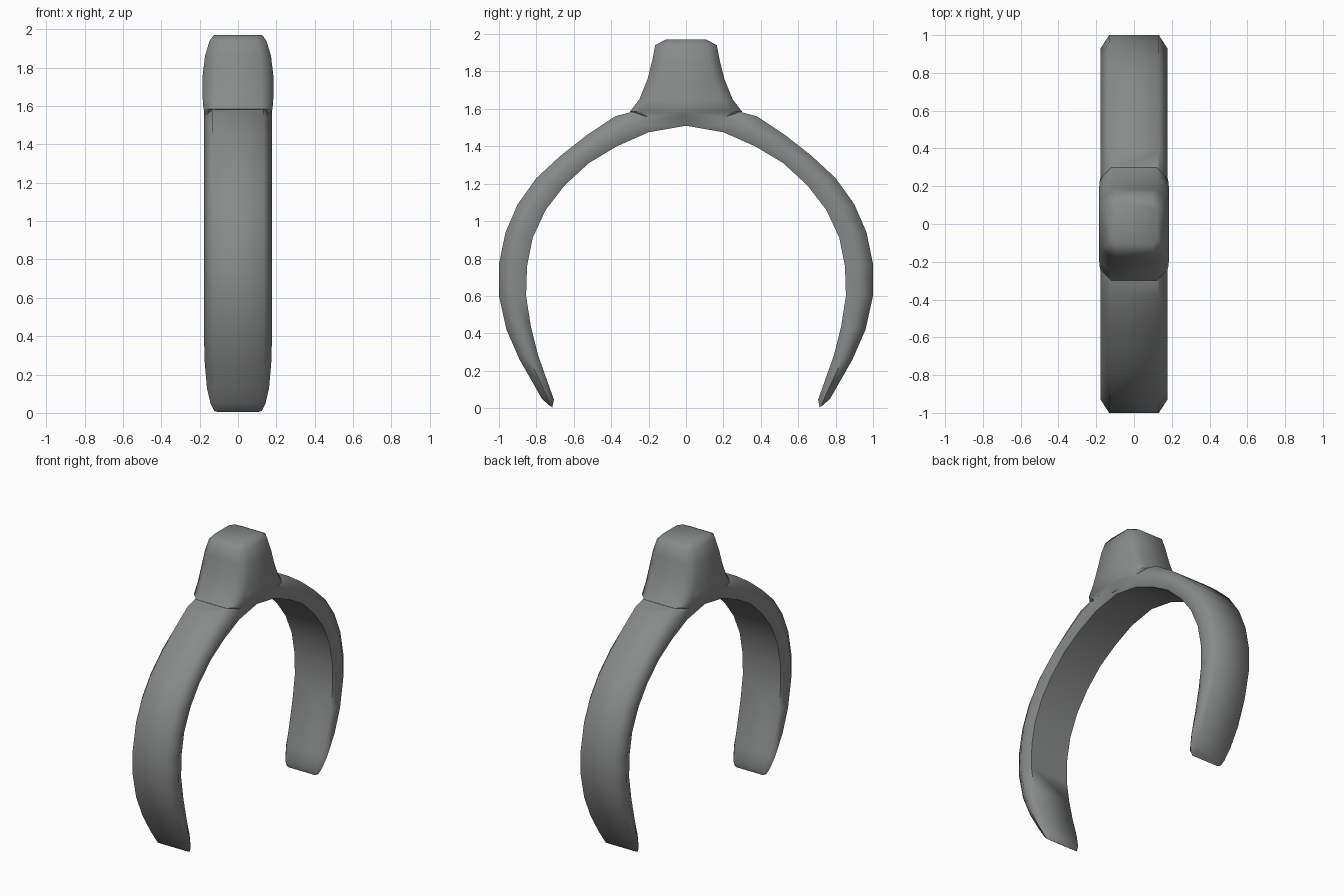
import bpy, bmesh

if "Cube" in bpy.data.objects:
    bpy.data.objects.remove(bpy.data.objects["Cube"])

grey = bpy.data.materials.new("mid grey")
grey.diffuse_color = (0.25, 0.26, 0.255, 1)
grey.use_nodes = True
grey.node_tree.nodes["Principled BSDF"].inputs["Base Color"].default_value = grey.diffuse_color


def loft(name, rings):
    """Skin a list of equal-length closed rings and cap both ends."""
    bm = bmesh.new()
    loops = [[bm.verts.new(p) for p in ring] for ring in rings]
    n = len(loops[0])
    for a, b in zip(loops, loops[1:]):
        for i in range(n):
            j = (i + 1) % n
            bm.faces.new((a[i], a[j], b[j], b[i]))
    bm.faces.new(loops[0])
    bm.faces.new(loops[-1])
    bmesh.ops.recalc_face_normals(bm, faces=bm.faces)
    me = bpy.data.meshes.new(name)
    bm.to_mesh(me)
    bm.free()
    me.materials.append(grey)
    ob = bpy.data.objects.new(name, me)
    bpy.context.collection.objects.link(ob)
    return ob


# Half of the arch: outer y, z, inner y, z, half width
half = [
    (0.735, 0.018, 0.715, 0.004, 0.125), (0.77, 0.05, 0.706, 0.045, 0.143),
    (0.81, 0.12, 0.74, 0.14, 0.162), (0.89, 0.26, 0.79, 0.28, 0.174),
    (0.96, 0.42, 0.83, 0.44, 0.178), (1.0, 0.60, 0.855, 0.60, 0.178),
    (1.0, 0.77, 0.85, 0.76, 0.178), (0.965, 0.94, 0.82, 0.91, 0.178),
    (0.90, 1.09, 0.75, 1.06, 0.178), (0.80, 1.23, 0.65, 1.19, 0.178),
    (0.67, 1.35, 0.52, 1.31, 0.178), (0.53, 1.46, 0.37, 1.40, 0.178),
    (0.38, 1.56, 0.20, 1.475, 0.178),
]
crown = [(0.0, 1.66, 0.0, 1.51, 0.178)]
path = half + crown + [(-a, b, -c, d, w) for a, b, c, d, w in reversed(half)]


def band_ring(oy, oz, iy, iz, w):
    my, mz = (oy + iy) / 2, (oz + iz) / 2
    o, i = w * 0.74, w * 0.84
    return [(-o, oy, oz), (o, oy, oz), (w, my, mz),
            (i, iy, iz), (-i, iy, iz), (-w, my, mz)]


arch = loft("arch_band", [band_ring(*p) for p in path])


# Square head with clipped corners, flaring into the arch
def head_ring(z, x, y, c):
    return [(x, y - c, z), (x - c, y, z), (c - x, y, z), (-x, y - c, z),
            (-x, c - y, z), (c - x, -y, z), (x - c, -y, z), (x, c - y, z)]


head = loft("head", [head_ring(*r) for r in [
    (1.53, 0.160, 0.22, 0.05), (1.585, 0.180, 0.30, 0.06),
    (1.65, 0.185, 0.25, 0.06), (1.76, 0.184, 0.205, 0.06),
    (1.86, 0.172, 0.18, 0.055), (1.94, 0.148, 0.165, 0.05),
    (1.97, 0.125, 0.11, 0.03)]])

# Fuse the head with the arch
bpy.context.view_layer.objects.active = arch
arch.select_set(True)
mod = arch.modifiers.new("fuse", 'BOOLEAN')
mod.operation = 'UNION'
mod.solver = 'EXACT'
mod.object = head
bpy.ops.object.modifier_apply(modifier=mod.name)
bpy.data.objects.remove(head)
bpy.ops.object.shade_smooth_by_angle(angle=1.13)
